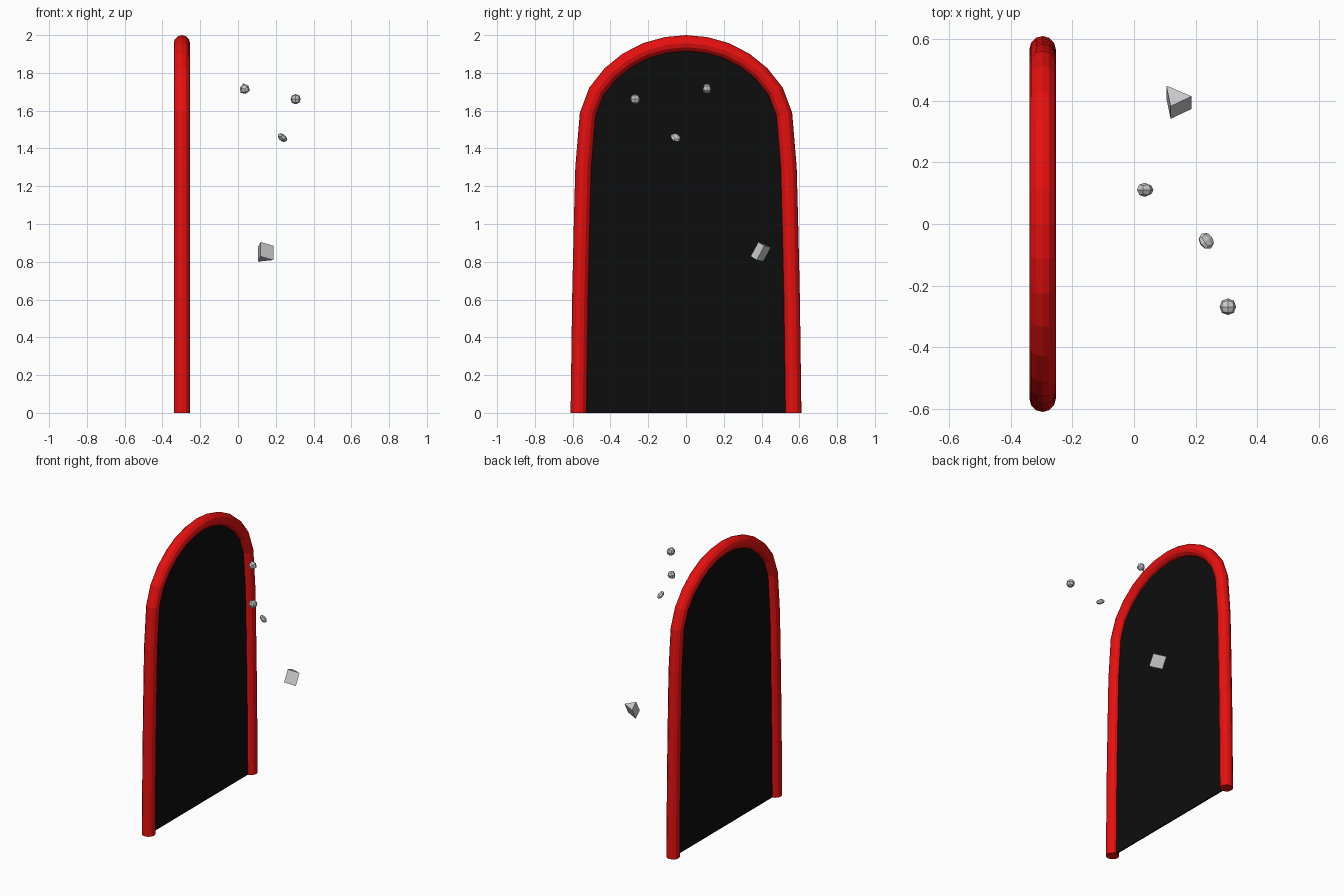
import bpy, bmesh
from mathutils import Vector, Euler

if "Cube" in bpy.data.objects:
    bpy.data.objects.remove(bpy.data.objects["Cube"])

X = -0.297          # plane of the arch


def material(name, rgb):
    m = bpy.data.materials.new(name)
    m.diffuse_color = (*rgb, 1)
    m.use_nodes = True
    m.node_tree.nodes["Principled BSDF"].inputs["Base Color"].default_value = m.diffuse_color
    return m


def mesh_object(name, verts, faces, mat=None):
    bm = bmesh.new()
    vs = [bm.verts.new(v) for v in verts]
    for f in faces:
        bm.faces.new([vs[i] for i in f])
    bmesh.ops.recalc_face_normals(bm, faces=bm.faces[:])
    me = bpy.data.meshes.new(name)
    bm.to_mesh(me)
    bm.free()
    ob = bpy.data.objects.new(name, me)
    bpy.context.collection.objects.link(ob)
    if mat:
        me.materials.append(mat)
    return ob


def extruded(name, base, offset, mat=None):
    """Closed prism from a base polygon and an offset vector."""
    n = len(base)
    verts = [Vector(p) for p in base] + [Vector(p) + Vector(offset) for p in base]
    faces = [list(range(n)), list(range(2 * n - 1, n - 1, -1))]
    faces += [[i, (i + 1) % n, (i + 1) % n + n, i + n] for i in range(n)]
    return mesh_object(name, verts, faces, mat)


def round_off(ob):
    ob.modifiers.new("round", 'SUBSURF').levels = 1
    ob.modifiers["round"].render_levels = 1


def pebble(name, loc, half, rot=(0, 0, 0)):
    """Rounded-off box."""
    a, b, c = half
    ob = extruded(name, [(-a, -b, -c), (a, -b, -c), (a, b, -c), (-a, b, -c)], (0, 0, 2 * c))
    ob.location = loc
    ob.rotation_euler = rot
    round_off(ob)
    return ob


# Arch outline (y, z), half then mirrored
half = [(.568, 0), (.56, .6), (.551, 1.0), (.543, 1.3), (.52, 1.58), (.475, 1.70),
        (.40, 1.795), (.31, 1.867), (.21, 1.918), (.105, 1.947), (0, 1.957)]
path = half + [(-y, z) for y, z in reversed(half[:-1])]

# Red tube frame
cu = bpy.data.curves.new("arch_frame", 'CURVE')
cu.dimensions = '3D'
cu.bevel_depth = 0.043
cu.bevel_resolution = 4
cu.use_fill_caps = True
sp = cu.splines.new('POLY')
sp.points.add(len(path) - 1)
for p, (y, z) in zip(sp.points, path):
    p.co = (X, y, z, 1)
sp.use_smooth = False
cu.materials.append(material("red", (0.8, 0.005, 0.005)))
bpy.context.collection.objects.link(bpy.data.objects.new("arch_frame", cu))

# Black panel filling the arch
extruded("arch_panel", [(X - .005, y, z) for y, z in path], (.01, 0, 0),
         material("black", (0.004, 0.004, 0.004)))

# Floating fragments: sharp wedge, round ball, rounded wedge, flat pebble
extruded("wedge_fragment", [(.105, .45, .877), (.119, .383, .905), (.187, .415, .885)],
         (0, -.041, -.076))
pebble("ball_fragment", (.305, -.269, 1.661), (.032, .032, .032))

R, h = .067, .028
rock = extruded("rounded_wedge_fragment",
                [(-R / 2, -h, -.866 * R), (R, -h, 0), (-R / 2, -h, .866 * R)], (0, 2 * h, 0))
rock.location = (.035, .111, 1.715)
rock.rotation_euler = (0, .3, 0)
round_off(rock)

flat = pebble("flat_fragment", (.235, -.055, 1.457), (.034, .034, .018))
flat.rotation_euler = Vector((.6, .4, .7)).to_track_quat('Z', 'Y').to_euler()
